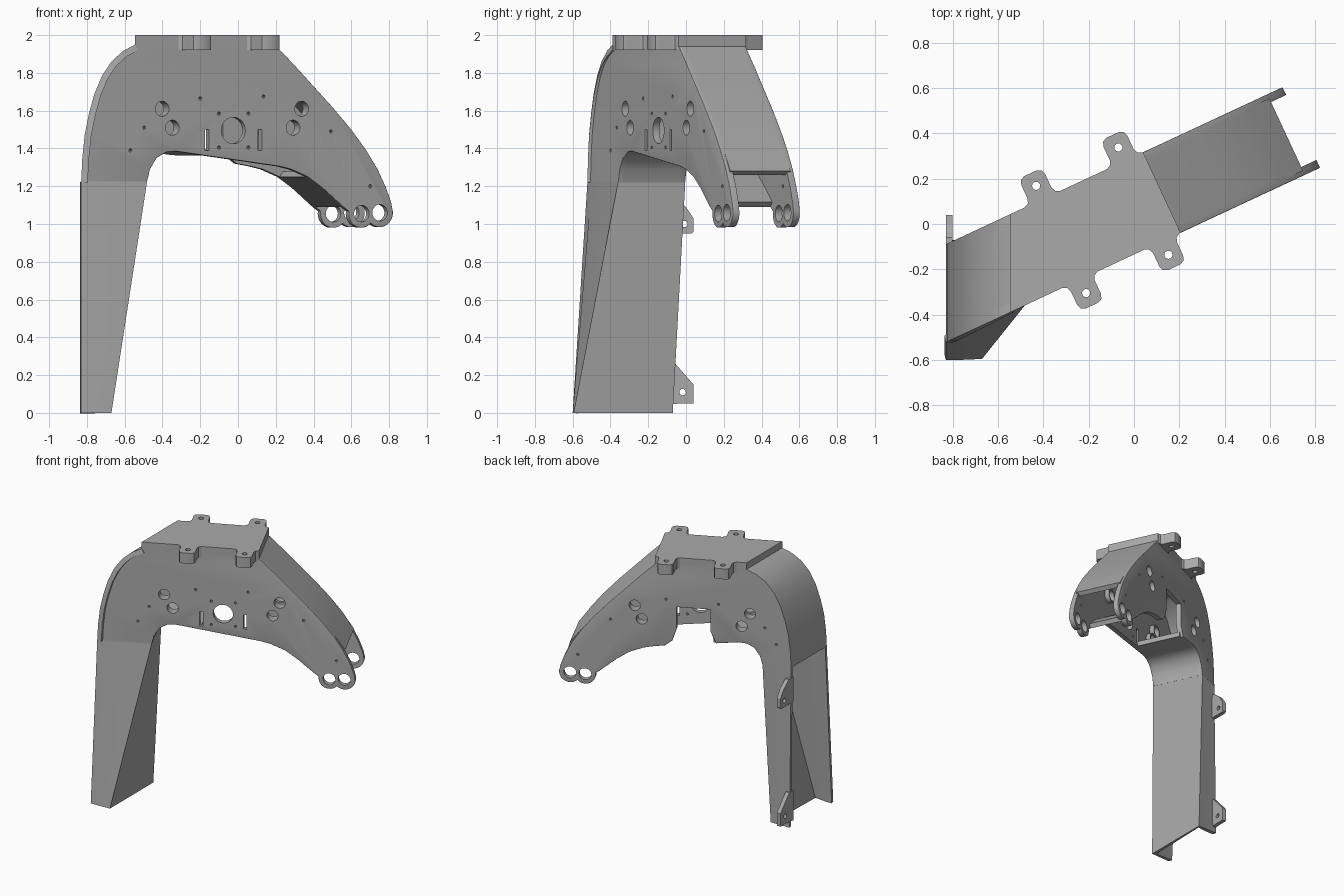
import bpy, bmesh, math
from mathutils import Vector

if "Cube" in bpy.data.objects:
    bpy.data.objects.remove(bpy.data.objects["Cube"])

C, S = math.cos(math.radians(25)), math.sin(math.radians(25))
FRONT, BACK, WALL = -0.122, 0.27, 0.038

metal = bpy.data.materials.new("grey metal")
metal.use_nodes = True
grey = (0.4, 0.4, 0.4, 1)
metal.diffuse_color = grey
metal.node_tree.nodes["Principled BSDF"].inputs["Base Color"].default_value = grey


# placements: the body is turned about z; a third entry marks points given in x
def upright(p, v):
    u = (p[0] + v * S) / C if len(p) == 3 else p[0]
    return Vector((u * C - v * S, u * S + v * C, p[1]))


def flat(p, z):
    return Vector((p[0] * C - p[1] * S, p[0] * S + p[1] * C, z))


def sideways(p, x):
    return Vector((x, p[0], p[1]))


def finish(name, bm):
    mesh = bpy.data.meshes.new(name)
    bm.to_mesh(mesh)
    bm.free()
    mesh.materials.append(metal)
    obj = bpy.data.objects.new(name, mesh)
    bpy.context.collection.objects.link(obj)
    return obj


def activate(obj):
    bpy.ops.object.select_all(action='DESELECT')
    obj.select_set(True)
    bpy.context.view_layer.objects.active = obj


def smooth(obj):
    activate(obj)
    bpy.ops.object.shade_smooth_by_angle(angle=math.radians(35))


def add_prism(bm, pts, a, b, place):
    lo = [bm.verts.new(place(p, a)) for p in pts]
    hi = [bm.verts.new(place(p, b)) for p in pts]
    bm.faces.new(lo)
    bm.faces.new(hi[::-1])
    for i in range(len(pts)):
        j = (i + 1) % len(pts)
        bm.faces.new((lo[j], lo[i], hi[i], hi[j]))
    return lo


def prisms(name, outlines, a, b, place):
    bm = bmesh.new()
    for pts in outlines:
        add_prism(bm, pts, a, b, place)
    bmesh.ops.recalc_face_normals(bm, faces=bm.faces)
    return finish(name, bm)


def circle(cx, cy, r, n=24):
    return arc(cx, cy, r, 0, 360 - 360 / n, n - 1)


def arc(cx, cy, r, start, end, n):
    angles = [math.radians(start + (end - start) * i / n) for i in range(n + 1)]
    return [(cx + r * math.cos(t), cy + r * math.sin(t)) for t in angles]


def cut(obj, cutter):
    activate(obj)
    mod = obj.modifiers.new("holes", 'BOOLEAN')
    mod.operation, mod.solver, mod.object = 'DIFFERENCE', 'EXACT', cutter
    bpy.ops.object.modifier_apply(modifier=mod.name)


def sheet(name, rail_a, rail_b, thickness):
    bm = bmesh.new()
    va = [bm.verts.new(p) for p in rail_a]
    vb = [bm.verts.new(p) for p in rail_b]
    for i in range(len(va) - 1):
        bm.faces.new((va[i], va[i + 1], vb[i + 1], vb[i]))
    obj = finish(name, bm)
    mod = obj.modifiers.new("thickness", 'SOLIDIFY')
    mod.thickness, mod.offset = thickness, -1
    activate(obj)
    bpy.ops.object.modifier_apply(modifier=mod.name)
    smooth(obj)
    return obj


# outline of the side plates
shoulder = [(-.83, 1.22, 1), (-.825, 1.34, 1), (-.812, 1.47, 1), (-.79, 1.58, 1),
            (-.76, 1.69, 1), (-.72, 1.785, 1), (-.67, 1.86, 1), (-.61, 1.915, 1),
            (-.545, 1.95, 1)]
arm_top = [(.17, 1.94), (.275, 1.84), (.385, 1.73), (.495, 1.62), (.606, 1.5),
           (.694, 1.39), (.76, 1.29), (.81, 1.19), (.84, 1.11)]
lobes = arc(.772, 1.06, .077, 20, -134, 12) + arc(.665, 1.055, .075, -47, -190, 12)
arm_under = [(.56, 1.09), (.518, 1.125), (.44, 1.19), (.352, 1.25), (.253, 1.29),
             (.187, 1.305)]
notch = [(.1, 1.32), (.05, 1.36), (.02, 1.45), (.02, 1.62), (-.22, 1.62),
         (-.22, 1.45), (-.26, 1.364)]
knee = [(-.42, 1.385), (-.476, 1.38), (-.531, 1.35), (-.57, 1.29), (-.588, 1.22)]


def side_plate(name, pts, outer, inner):
    bm = bmesh.new()
    rim = add_prism(bm, pts, outer, inner, upright)
    edges = [bm.edges.get((rim[i], rim[i + 1])) for i in range(len(pts) - 1)
             if len(pts[i]) == 2 and len(pts[i + 1]) == 2]
    bmesh.ops.recalc_face_normals(bm, faces=bm.faces)
    bmesh.ops.bevel(bm, geom=edges, offset=.02, segments=3, profile=.5,
                    affect='EDGES', clamp_overlap=True)
    return finish(name, bm)


front = side_plate("front_plate", shoulder + arm_top + lobes + arm_under + knee,
                   FRONT, FRONT + WALL)
back = side_plate("back_plate", shoulder + arm_top + lobes + arm_under + notch + knee,
                  BACK, BACK - WALL)

# bushings behind the paired mounting holes
mounts = [(-.5, 1.61), (-.44, 1.51), (.265, 1.51), (.315, 1.61)]
bushes = [circle(u, z, .052) for u, z in mounts]
front_bush = prisms("front_bushings", bushes, FRONT + .03, FRONT + .07, upright)
back_bush = prisms("back_bushings", bushes, BACK - .03, BACK - .07, upright)

# holes through both plates, and extra openings in the front plate
pins = [(-.685, 1.39), (-.605, 1.51), (-.277, 1.665), (.093, 1.675),
        (.485, 1.49), (.716, 1.2)]
through = prisms("hole_cutter", [circle(u, z, .04) for u, z in mounts]
                 + [circle(u, z, .009, 10) for u, z in pins]
                 + [circle(.772, 1.06, .044), circle(.665, 1.055, .044)],
                 -.3, .45, upright)
middle = [circle(-.084, 1.495, .07, 32)]
for u in (-.167, .004):
    middle += [circle(u, z, .009, 10) for z in (1.405, 1.585)]
for u in (-.238, .071):
    middle.append([(u - .011, 1.39), (u + .011, 1.39), (u + .011, 1.5), (u - .011, 1.5)])
center = prisms("center_cutter", middle, -.3, 0, upright)
for obj in (front, back, front_bush, back_bush):
    cut(obj, through)
cut(front, center)
for obj in (front, back, front_bush, back_bush):
    smooth(obj)


# skins joining the two plates
def skin(name, pts, a, b):
    sheet(name, [upright(p, a) for p in pts], [upright(p, b) for p in pts], .035)


skin("shoulder_skin", shoulder, FRONT, BACK)
skin("arm_skin", arm_top[:6] + [(.775, 1.28)], FRONT + .02, BACK - .02)
skin("arm_under_skin", arm_under[:4], FRONT + .02, BACK - .02)
skin("knee_skin", [(-.24, 1.362)] + knee, FRONT + .02, BACK - .02)

# top cap with four bolt tabs
bm = bmesh.new()
cap = [((-.545 + FRONT * S) / C, FRONT), (.17, FRONT), (.17, BACK),
       ((-.545 + BACK * S) / C, BACK)]
add_prism(bm, cap, 1.935, 2, flat)
bmesh.ops.recalc_face_normals(bm, faces=bm.faces)
finish("top_cap", bm)
half = [(.085, -.02), (.085, 0), (.066, .01), (.058, .03), (.058, .095), (.05, .117),
        (.03, .126)]
profile = half + [(-x, y) for x, y in reversed(half)]
tabs, bolts = [], []
for u in (-.32, .08):
    for edge, sign in ((BACK, 1), (FRONT, -1)):
        tabs.append([(u + x, edge + sign * y) for x, y in profile])
        bolts.append(circle(u, edge + sign * .065, .018, 16))
cap_tabs = prisms("cap_tabs", tabs, 1.92, 2, flat)
bolt_cutter = prisms("bolt_cutter", bolts, 1.8, 2.1, flat)
cut(cap_tabs, bolt_cutter)
smooth(cap_tabs)

# leg: an open channel that twists from the body down to the foot
foot = [Vector((x, y, 0)) for x, y in
        ((-.83, -.6), (-.78, -.6), (-.67, -.595), (-.67, -.07), (-.75, -.07), (-.83, -.07))]
hip = [upright(p, v) for p, v in
       (((-.83, 1.225, 1), FRONT), ((-.78, 1.225, 1), FRONT), ((-.588, 1.225), FRONT),
        ((-.588, 1.225), BACK), ((-.75, 1.225, 1), BACK), ((-.83, 1.225, 1), BACK))]
sheet("leg_channel", foot, hip, .03)

# mounting ears on the rear edge of the leg
low_ear = [(-.12, .04), (-.03, .05), (.04, .05), (.04, .15), (-.065, .27), (-.12, .27)]
high_ear = [(-.12, .95), (.03, .95), (.04, .96), (.04, 1.03), (0, 1.09), (-.06, 1.14),
            (-.12, 1.14)]
ears = prisms("leg_ears", [low_ear, high_ear], -.83, -.8, sideways)
ear_cutter = prisms("ear_cutter", [circle(-.018, .11, .017, 16), circle(-.008, 1, .017, 16)],
                    -.9, -.7, sideways)
cut(ears, ear_cutter)

for helper in (through, center, bolt_cutter, ear_cutter):
    bpy.data.objects.remove(helper)
